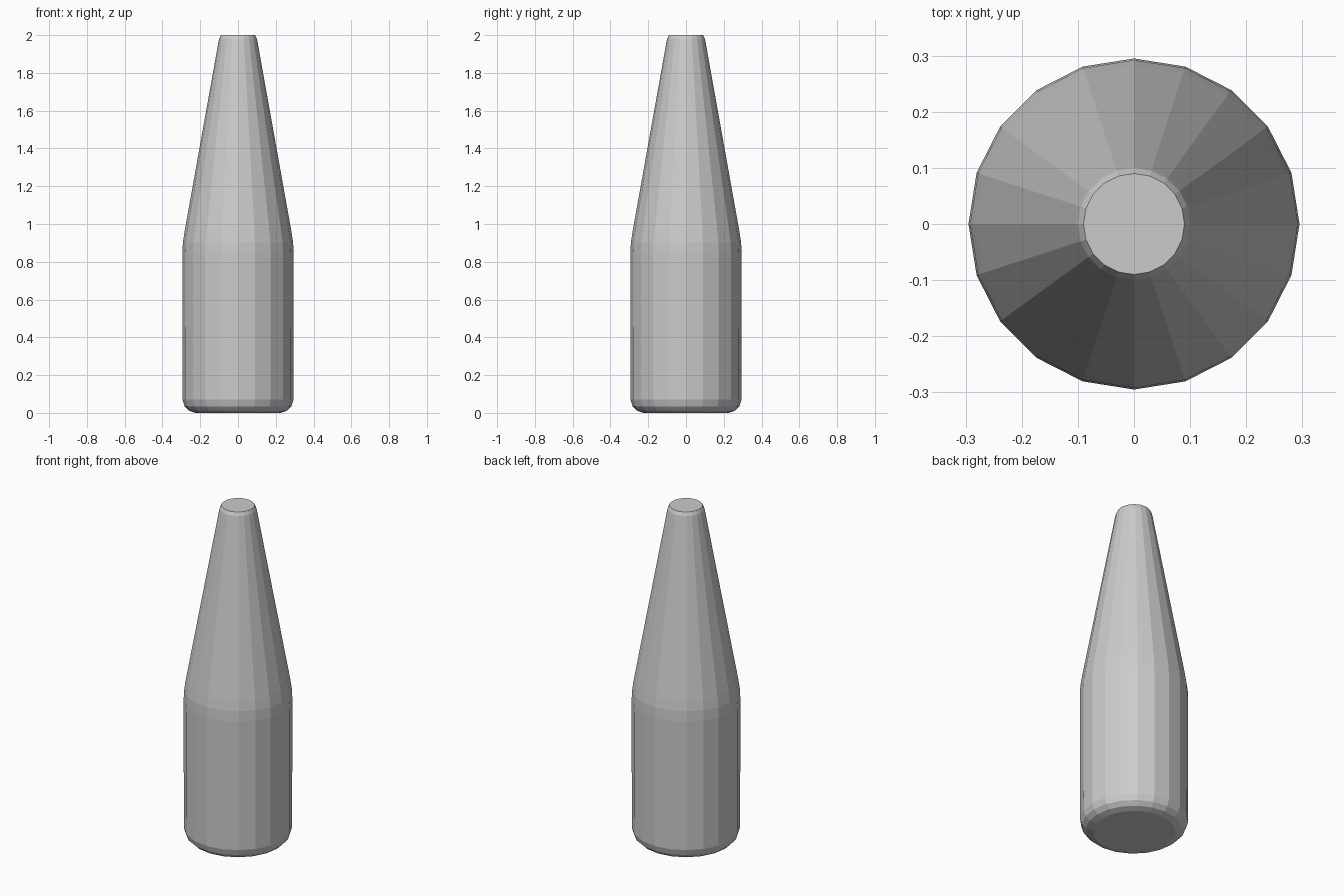
import bpy, bmesh
from math import cos, sin, pi

cube = bpy.data.objects.get("Cube")
if cube:
    bpy.data.objects.remove(cube, do_unlink=True)

# Single plain grey surface
grey = bpy.data.materials.new("plain_grey")
grey.use_nodes = True
colour = (0.6, 0.6, 0.6, 1)
grey.diffuse_color = colour
grey.node_tree.nodes["Principled BSDF"].inputs["Base Color"].default_value = colour

SIDES = 20


def lathe(name, profile, material):
    """Revolve (radius, height) points around z and cap both ends."""
    bm = bmesh.new()
    rings = []
    for r, z in profile:
        angles = [2 * pi * i / SIDES for i in range(SIDES)]
        rings.append([bm.verts.new((r * cos(a), r * sin(a), z)) for a in angles])
    for low, high in zip(rings, rings[1:]):
        for i in range(SIDES):
            j = (i + 1) % SIDES
            bm.faces.new((low[i], low[j], high[j], high[i]))
    bm.faces.new(rings[0][::-1])
    bm.faces.new(rings[-1])
    mesh = bpy.data.meshes.new(name)
    bm.to_mesh(mesh)
    bm.free()
    mesh.materials.append(material)
    obj = bpy.data.objects.new(name, mesh)
    bpy.context.collection.objects.link(obj)
    return obj


# Rounded base, straight body, soft shoulder, tapering neck, blunt tip
bottle_body = lathe("bottle_body", [
    (0.225, 0), (0.26, 0.012), (0.283, 0.035), (0.294, 0.07),
    (0.295, 0.84), (0.292, 0.9), (0.283, 0.96),
    (0.105, 1.955), (0.1, 1.98), (0.09, 2.0),
], grey)
